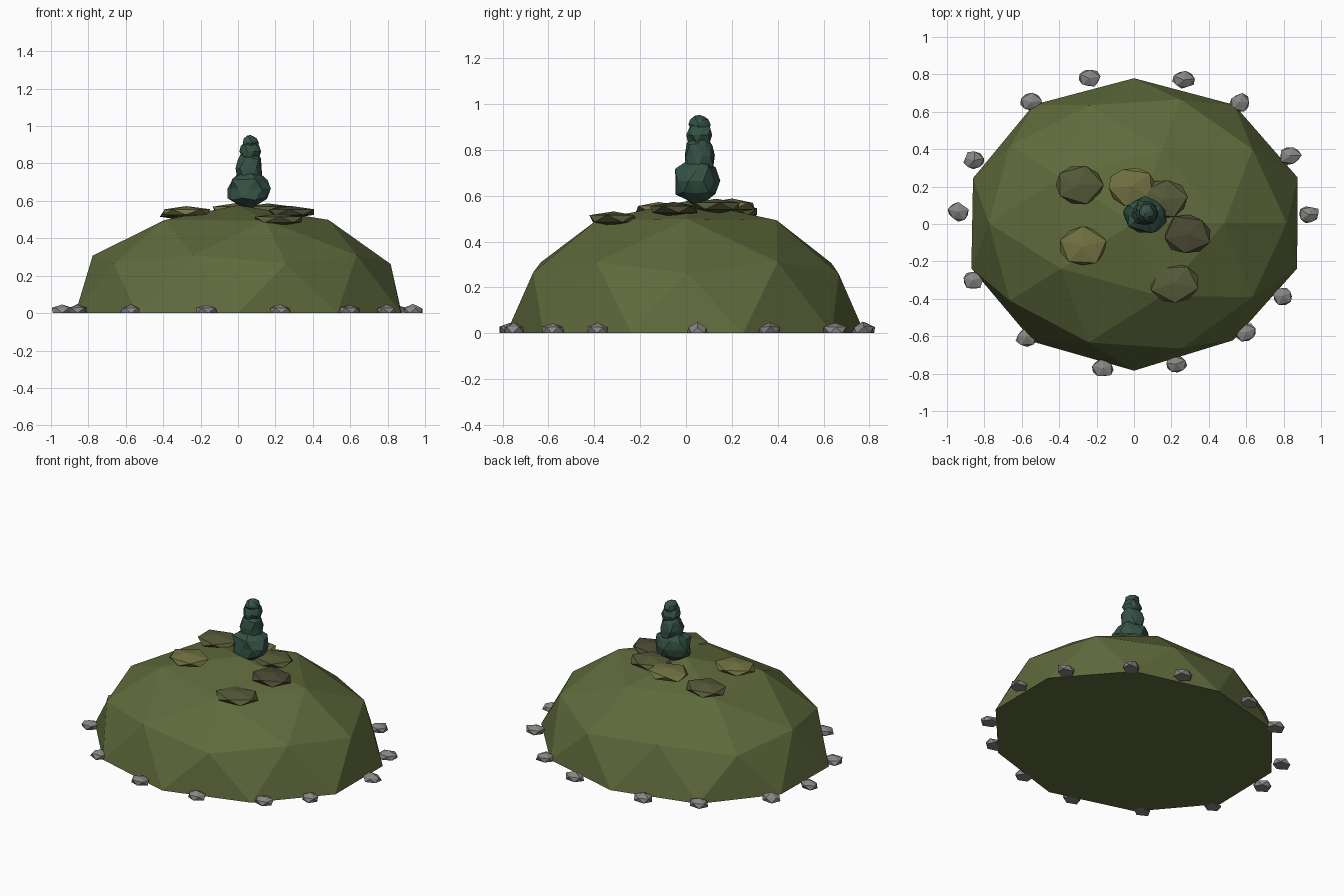
import bpy, bmesh, math, random
from mathutils import Vector, Matrix

if "Cube" in bpy.data.objects:
    bpy.data.objects.remove(bpy.data.objects["Cube"])


def material(name, rgb):
    m = bpy.data.materials.new(name)
    m.diffuse_color = (*rgb, 1)
    m.use_nodes = True
    m.node_tree.nodes["Principled BSDF"].inputs["Base Color"].default_value = m.diffuse_color
    return m


MOSS = material("moss", (0.115, 0.145, 0.045))
LIGHT = material("light_moss", (0.17, 0.17, 0.055))
DARK = material("dark_moss", (0.095, 0.105, 0.04))
BROWN = material("brown_moss", (0.07, 0.068, 0.035))
GREEN = material("shrub_green", (0.035, 0.085, 0.06))
GREY = material("pebble_grey", (0.25, 0.24, 0.23))


def rock(name, centre, size, mat, level=1, jitter=0.0, turn=0.0, floor=None, seed=0):
    """Flat-faced icosphere with roughened corners, optionally flattened at a floor height."""
    rng = random.Random(seed)
    bm = bmesh.new()
    bmesh.ops.create_icosphere(bm, subdivisions=level, radius=1,
                               matrix=Matrix.Rotation(turn, 4, 'Z'))
    for v in bm.verts:
        k = 1 + rng.uniform(-jitter, jitter)
        v.co = Vector(c * s * k for c, s in zip(v.co, size)) + Vector(centre)
        if floor is not None:
            v.co.z = max(v.co.z, floor)
    me = bpy.data.meshes.new(name)
    bm.to_mesh(me)
    bm.free()
    me.materials.append(mat)
    ob = bpy.data.objects.new(name, me)
    bpy.context.collection.objects.link(ob)
    return ob


# Mound: half icosphere with a flat underside
mound = rock("mound", (0, 0.005, 0.005), (0.912, 0.782, 0.575), MOSS, level=2, floor=0, jitter=0.012, seed=4)
for v in mound.data.vertices:
    if v.co.z < 0.02:
        v.co.z = 0

# Moss patches on the crown
patches = [(-0.295, 0.21, 0.53, LIGHT and DARK), (-0.015, 0.2, 0.555, LIGHT),
           (0.16, 0.13, 0.555, DARK), (0.285, -0.055, 0.54, BROWN),
           (-0.275, -0.12, 0.54, LIGHT), (0.215, -0.315, 0.5, DARK)]
for i, (x, y, z, mat) in enumerate(patches):
    rock(f"moss_patch_{i + 1}", (x, y, z), (0.142, 0.117, 0.033), mat,
         jitter=0.06, turn=0.7 * i, seed=i)

# Shrub: stacked, shrinking clumps
clumps = [(0.058, 0.045, 0.665, 0.115, 0.1, 0.105), (0.063, 0.06, 0.775, 0.072, 0.068, 0.1),
          (0.065, 0.06, 0.865, 0.055, 0.055, 0.06), (0.065, 0.06, 0.91, 0.043, 0.048, 0.043)]
for i, (x, y, z, a, b, c) in enumerate(clumps):
    rock(f"shrub_clump_{i + 1}", (x, y, z), (a, b, c), GREEN,
         level=2, jitter=0.12, turn=0.5 * i, seed=20 + i)

# Ring of pebbles around the foot
pebbles = [(0.935, 0.05), (0.835, 0.365), (0.565, 0.65), (0.265, 0.77), (-0.24, 0.78),
           (-0.55, 0.65), (-0.855, 0.34), (-0.94, 0.065), (-0.86, -0.3), (-0.575, -0.605),
           (-0.165, -0.77), (0.225, -0.75), (0.6, -0.58), (0.795, -0.385)]
for i, (x, y) in enumerate(pebbles):
    rock(f"pebble_{i + 1}", (x, y, 0.012), (0.062, 0.052, 0.034), GREY,
         jitter=0.14, turn=1.3 * i, floor=0, seed=50 + i)
